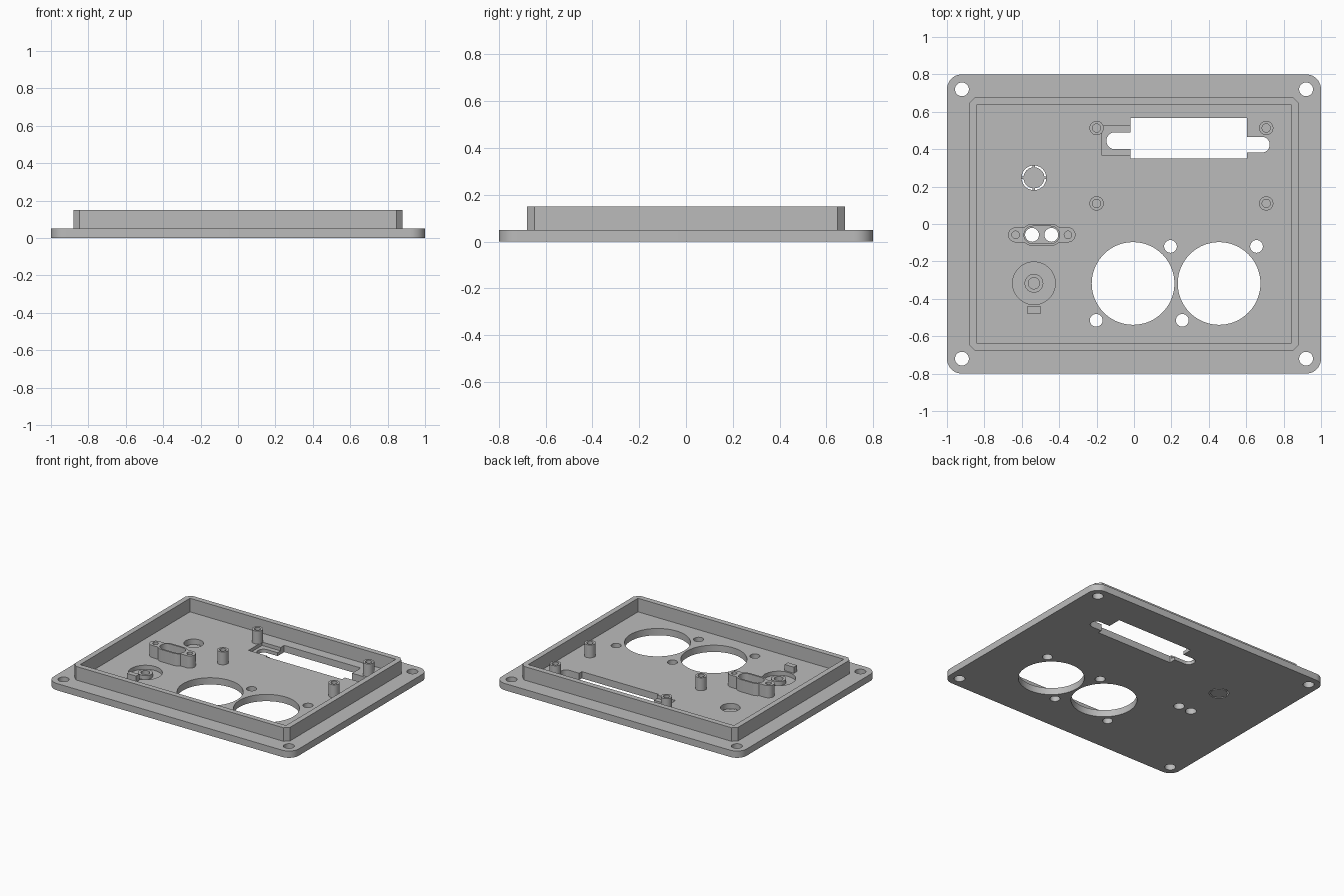
import bpy
import math

cube = bpy.data.objects.get("Cube")
if cube:
    bpy.data.objects.remove(cube, do_unlink=True)

grey = bpy.data.materials.new("plain grey")
grey.use_nodes = True
colour = (0.5, 0.5, 0.5, 1)
grey.diffuse_color = colour
grey.node_tree.nodes["Principled BSDF"].inputs["Base Color"].default_value = colour


def outline(cx, cy, w, h, r, segs):
    """Rectangle outline with rounded (or, with one segment, chamfered) corners."""
    points = []
    for q, (sx, sy) in enumerate([(1, 1), (-1, 1), (-1, -1), (1, -1)]):
        for i in range(segs + 1 if r > 0 else 1):
            a = math.pi / 2 * (q + i / segs)
            p = (cx + sx * (w / 2 - r) + r * math.cos(a),
                 cy + sy * (h / 2 - r) + r * math.sin(a))
            if all(math.dist(p, o) > 1e-5 for o in points):
                points.append(p)
    return points


def prism(name, cx, cy, w, h, z0, z1, r=0.0, segs=10):
    pts = outline(cx, cy, w, h, r, segs)
    n = len(pts)
    verts = [(x, y, z) for z in (z0, z1) for x, y in pts]
    faces = [list(range(n))[::-1], list(range(n, 2 * n))]
    faces += [(i, (i + 1) % n, n + (i + 1) % n, n + i) for i in range(n)]
    mesh = bpy.data.meshes.new(name)
    mesh.from_pydata(verts, [], faces)
    mesh.materials.append(grey)
    obj = bpy.data.objects.new(name, mesh)
    bpy.context.collection.objects.link(obj)
    return obj


def cylinder(name, cx, cy, r, z0, z1, segs=10):
    return prism(name, cx, cy, 2 * r, 2 * r, z0, z1, r, segs)


def combine(obj, tool, operation="DIFFERENCE"):
    mod = obj.modifiers.new("combine", "BOOLEAN")
    mod.operation = operation
    mod.solver = "EXACT"
    mod.object = tool
    bpy.context.view_layer.objects.active = obj
    bpy.ops.object.modifier_apply(modifier=mod.name)
    bpy.data.objects.remove(tool, do_unlink=True)


def drill(obj, cx, cy, r, z0=-0.1, segs=10):
    combine(obj, cylinder("cutter", cx, cy, r, z0, 0.3, segs))


def cut(obj, x0, x1, y0, y1, z0=-0.1, r=0.0):
    combine(obj, prism("cutter", (x0 + x1) / 2, (y0 + y1) / 2,
                       x1 - x0, y1 - y0, z0, 0.3, r))


TOP = 0.05       # upper face of the plate
POST_TOP = 0.145

# Base plate with corner screw holes
plate = prism("base_plate", 0, 0, 2, 1.6, 0, TOP, 0.08)
for sx in (-1, 1):
    for sy in (-1, 1):
        drill(plate, sx * 0.92, sy * 0.72, 0.037)

# Two large round openings, each with a diagonal pair of screw holes
for cx in (-0.005, 0.455):
    drill(plate, cx, -0.318, 0.221, segs=18)
    drill(plate, cx + 0.2, -0.12, 0.034)
    drill(plate, cx - 0.197, -0.515, 0.034)

# Display window, its side slots and the shallow recess
cut(plate, -0.02, 0.605, 0.35, 0.567)
cut(plate, -0.147, 0.05, 0.4, 0.49, r=0.044)
cut(plate, 0.55, 0.725, 0.382, 0.466, r=0.041)
cut(plate, -0.17, 0.05, 0.365, 0.525, z0=0.025)

# Button opening, paired light holes and round pocket
drill(plate, -0.535, 0.247, 0.066)
for cx in (-0.545, -0.442):
    drill(plate, cx, -0.058, 0.037)
drill(plate, -0.535, -0.317, 0.114, z0=0.02, segs=14)

# Raised rim with chamfered outer corners
rim = prism("rim", 0, 0, 1.76, 1.36, TOP, 0.15, 0.032, 1)
cut(rim, -0.84, 0.84, -0.64, 0.64)

# Push-through button held by thin bridges
button = cylinder("button_disc", -0.535, 0.247, 0.056, 0, 0.015)
for w, h in ((0.136, 0.014), (0.014, 0.136)):
    prism("button_bridge", -0.535, 0.247, w, h, 0.001, 0.012)

# Display mounting posts
for cx in (-0.2, 0.707):
    for cy in (0.11, 0.513):
        post = cylinder("display_post", cx, cy, 0.038, TOP, POST_TOP)
        drill(post, cx, cy, 0.022)

# Light holder: long mount, wider hollow middle, screw holes at the ends
holder = prism("light_holder", -0.493, -0.058, 0.36, 0.08, TOP, 0.14, 0.04)
combine(holder, prism("middle", -0.493, -0.058, 0.215, 0.118, TOP, 0.14, 0.058), "UNION")
cut(holder, -0.588, -0.398, -0.104, -0.012, r=0.045)
for cx in (-0.633, -0.353):
    drill(holder, cx, -0.058, 0.02)

# Hollow boss in the round pocket and locating block beside it
boss = cylinder("pocket_boss", -0.535, -0.317, 0.05, 0.02, TOP)
drill(boss, -0.535, -0.317, 0.03)
prism("locating_block", -0.535, -0.46, 0.075, 0.038, TOP, 0.095)

# Smooth round walls, crisp edges
bpy.ops.object.select_all(action="DESELECT")
for obj in bpy.context.collection.objects:
    if obj.type == "MESH" and grey.name in obj.data.materials:
        obj.select_set(True)
        bpy.context.view_layer.objects.active = obj
bpy.ops.object.shade_smooth_by_angle(angle=math.radians(30))
